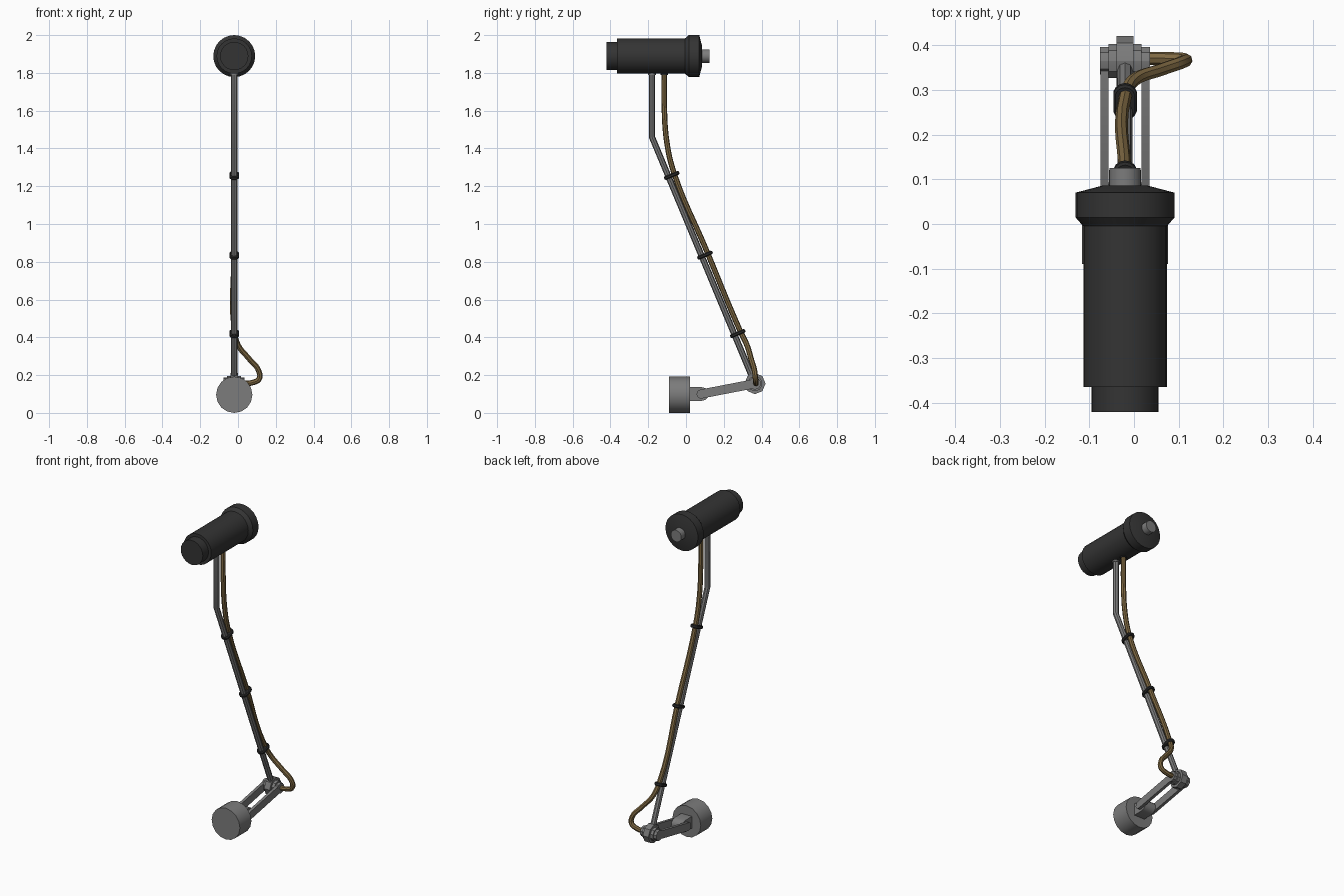
import bpy, bmesh, math
from mathutils import Vector

if "Cube" in bpy.data.objects:
    bpy.data.objects.remove(bpy.data.objects["Cube"])

CX = -0.02  # the main centre plane; the cable loop sticks out to +x


def material(name, rgb):
    m = bpy.data.materials.new(name)
    m.diffuse_color = (*rgb, 1)
    m.use_nodes = True
    m.node_tree.nodes["Principled BSDF"].inputs["Base Color"].default_value = m.diffuse_color
    return m


STEEL = material("grey steel", (0.2, 0.2, 0.2))
BLACK = material("black housing", (0.034, 0.034, 0.034))
RUBBER = material("black rubber", (0.022, 0.022, 0.022))
CABLE = material("brown cable", (0.21, 0.14, 0.055))


def finish(ob, mat, angle=35):
    ob.data.materials.append(mat)
    bpy.ops.object.select_all(action='DESELECT')
    ob.select_set(True)
    bpy.context.view_layer.objects.active = ob
    if angle:
        bpy.ops.object.shade_smooth_by_angle(angle=math.radians(angle))
    return ob


def from_bmesh(name, bm, mat, angle=35):
    bmesh.ops.recalc_face_normals(bm, faces=bm.faces)
    me = bpy.data.meshes.new(name)
    bm.to_mesh(me)
    bm.free()
    ob = bpy.data.objects.new(name, me)
    bpy.context.collection.objects.link(ob)
    return finish(ob, mat, angle)


def lathe_y(name, profile, z, mat, sides=24):
    """Closed turned part about a y axis; profile is (y, radius)."""
    bm = bmesh.new()
    rings = [[bm.verts.new((CX + r * math.sin(math.tau * i / sides), y,
                            z + r * math.cos(math.tau * i / sides)))
              for i in range(sides)] for y, r in profile]
    for a, b in zip(rings, rings[1:]):
        for i in range(sides):
            j = (i + 1) % sides
            bm.faces.new((a[i], a[j], b[j], b[i]))
    bm.faces.new(rings[0])
    bm.faces.new(rings[-1])
    return from_bmesh(name, bm, mat)


def link_x(name, p, q, r, x0, x1, mat, n=6):
    """Round-ended plate between two (y, z) points, extruded along x."""
    p, q = Vector(p), Vector(q)
    ang = math.atan2(q.y - p.y, q.x - p.x)
    pts = []
    for c, start in ((q, ang - math.pi / 2), (p, ang + math.pi / 2)):
        for i in range(n + 1):
            a = start + math.pi * i / n
            pts.append((c.x + r * math.cos(a), c.y + r * math.sin(a)))
    bm = bmesh.new()
    f = bm.faces.new([bm.verts.new((x0, *v)) for v in pts])
    ex = bmesh.ops.extrude_face_region(bm, geom=[f])
    bmesh.ops.translate(bm, vec=(x1 - x0, 0, 0),
                        verts=[v for v in ex["geom"] if isinstance(v, bmesh.types.BMVert)])
    return from_bmesh(name, bm, mat)


def rod(name, a, b, r, mat, sides=12):
    a, b = Vector(a), Vector(b)
    bpy.ops.mesh.primitive_cylinder_add(vertices=sides, radius=r, depth=(b - a).length,
                                        location=(a + b) / 2,
                                        rotation=(b - a).to_track_quat('Z', 'Y').to_euler())
    ob = bpy.context.object
    ob.name = name
    return finish(ob, mat)


def tube(name, pts, r, mat, smooth, res=2):
    cu = bpy.data.curves.new(name, 'CURVE')
    cu.dimensions = '3D'
    cu.bevel_depth = r
    cu.bevel_resolution = res
    cu.use_fill_caps = True
    cu.resolution_u = 6
    if smooth:
        sp = cu.splines.new('BEZIER')
        sp.bezier_points.add(len(pts) - 1)
        for bp, p in zip(sp.bezier_points, pts):
            bp.co = p
            bp.handle_left_type = bp.handle_right_type = 'AUTO'
    else:
        sp = cu.splines.new('POLY')
        sp.points.add(len(pts) - 1)
        for sp_p, p in zip(sp.points, pts):
            sp_p.co = (*p, 1)
    ob = bpy.data.objects.new(name, cu)
    bpy.context.collection.objects.link(ob)
    bpy.ops.object.select_all(action='DESELECT')
    ob.select_set(True)
    bpy.context.view_layer.objects.active = ob
    bpy.ops.object.convert(target='MESH')
    return finish(bpy.context.object, mat, 40)


# Lamp head: nose, barrel, flared collar with domed back, and rear knob
lathe_y("head_housing", [(-0.42, 0.075), (-0.365, 0.075), (-0.365, 0.0935), (-0.005, 0.0935),
                         (0.015, 0.111), (0.07, 0.111), (0.086, 0.05)], 1.889, BLACK)
lathe_y("rear_knob", [(0.08, 0.036), (0.125, 0.036)], 1.889, STEEL, 14)

# Mounting drum and its tongue
lathe_y("base_drum", [(-0.09, 0.096), (0.022, 0.096)], 0.096, STEEL, 16)
link_x("base_tongue", (0.0, 0.1), (0.085, 0.1), 0.036, CX - 0.036, CX + 0.036, STEEL)

# Twin arm plates, hub and side washers
PIVOT = (0.365, 0.155)
for side, s in (("left", -1), ("right", 1)):
    link_x("arm_plate_" + side, (0.08, 0.1), PIVOT, 0.024,
           CX + s * 0.037, CX + s * 0.055, STEEL)
    link_x("hub_washer_" + side, PIVOT, PIVOT, 0.04, CX + s * 0.015, CX + s * 0.037, STEEL, 5)
    link_x("arm_eye_" + side, PIVOT, PIVOT, 0.032, CX + s * 0.036, CX + s * 0.0555, STEEL, 5)
link_x("pivot_hub", PIVOT, PIVOT, 0.056, CX - 0.019, CX + 0.019, STEEL, 4)
for y, z in ((0.08, 0.1), PIVOT):
    rod("pivot_pin", (CX - 0.055, y, z), (CX + 0.055, y, z), 0.014, STEEL, 10)

# Bent pole with collar under the head
LOW, BEND = Vector((CX, 0.365, 0.155)), Vector((CX, -0.18, 1.46))
tube("pole", [LOW, BEND, (CX, -0.18, 1.81)], 0.0165, STEEL, False)
rod("pole_collar", (CX, -0.18, 1.79), (CX, -0.18, 1.81), 0.022, STEEL)
rod("cable_collar", (CX, -0.115, 1.79), (CX, -0.115, 1.81), 0.019, RUBBER)

# Cable running beside the pole, looping out to the hub
axis = (BEND - LOW).normalized()
out = Vector((0, axis.z, -axis.y))  # towards the back, square to the pole


def on_pole(z, off):
    return LOW + (BEND - LOW) * ((z - LOW.z) / (BEND.z - LOW.z)) + out * off


path = [(CX, -0.115, 1.82), (CX, -0.115, 1.62), (CX, -0.101, 1.43)]
path += [on_pole(z, 0.035) for z in (1.265, 0.845, 0.43)]
path += [(0.0, 0.322, 0.36), (0.06, 0.345, 0.285), (0.11, 0.363, 0.222), (0.112, 0.368, 0.18),
         (0.075, 0.37, 0.16), (0.02, 0.37, 0.155)]
tube("cable", path, 0.0145, CABLE, True)

# Rubber ties holding cable and pole together
for k, z in enumerate((1.25, 0.828, 0.413)):
    bm = bmesh.new()
    c = on_pole(z, 0.018)
    rings = []
    for h, grow in ((-0.01, -0.003), (-0.005, 0.002), (0.005, 0.002), (0.01, -0.003)):
        rings.append([bm.verts.new(c + axis * h
                      + Vector((1, 0, 0)) * math.cos(a) * (0.025 + grow)
                      + out * (math.sin(a) * (0.025 + grow)
                               + (0.016 if math.sin(a) > 0 else -0.016)))
                      for a in [math.tau * (i + 0.5) / 14 for i in range(14)]])
    for a, b in zip(rings, rings[1:]):
        for i in range(14):
            bm.faces.new((a[i], a[i - 1], b[i - 1], b[i]))
    bm.faces.new(rings[0])
    bm.faces.new(rings[-1])
    from_bmesh("cable_tie_%d" % (k + 1), bm, RUBBER)
